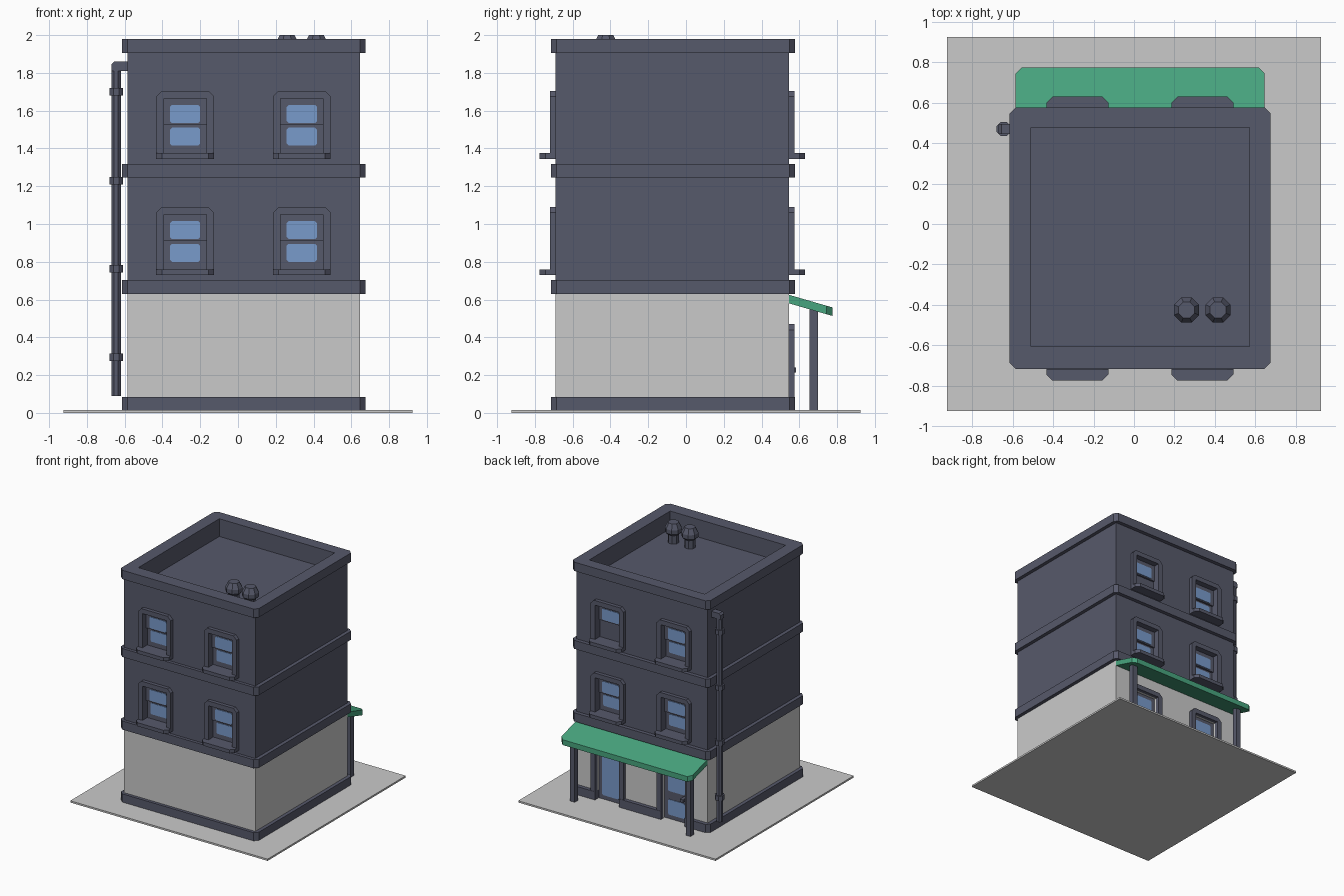
import bpy, bmesh, math
from mathutils import Vector

cube = bpy.data.objects.get("Cube")
if cube:
    bpy.data.objects.remove(cube, do_unlink=True)


def material(name, rgb):
    m = bpy.data.materials.new(name)
    m.use_nodes = True
    m.diffuse_color = (*rgb, 1)
    m.node_tree.nodes["Principled BSDF"].inputs["Base Color"].default_value = (*rgb, 1)
    return m


SLATE = material("slate", (0.094, 0.1, 0.145))
PALE = material("pale_grey", (0.59, 0.59, 0.59))
GLASS = material("window_blue", (0.19, 0.325, 0.6))
GREEN = material("awning_green", (0.064, 0.375, 0.21))

# Building footprint and window layout
X0, X1, Y0, Y1 = -0.585, 0.645, -0.69, 0.545
COLUMNS = (-0.28, 0.338)
FLOORS = (0.73, 1.345)
BASE = 0.015


def finish(name, bm, mat):
    bmesh.ops.recalc_face_normals(bm, faces=bm.faces)
    me = bpy.data.meshes.new(name)
    bm.to_mesh(me)
    bm.free()
    me.materials.append(mat)
    ob = bpy.data.objects.new(name, me)
    bpy.context.collection.objects.link(ob)
    return ob


def extrude_into(bm, outline, axis, a, b):
    """Extrude a 2D outline along an axis from a to b."""
    place = {"x": lambda u, v, t: (t, u, v),
             "y": lambda u, v, t: (u, t, v),
             "z": lambda u, v, t: (u, v, t)}[axis]
    low = [bm.verts.new(place(u, v, a)) for u, v in outline]
    high = [bm.verts.new(place(u, v, b)) for u, v in outline]
    bm.faces.new(low)
    bm.faces.new(high[::-1])
    n = len(low)
    for i in range(n):
        j = (i + 1) % n
        bm.faces.new((low[i], low[j], high[j], high[i]))


def prism(name, outline, axis, a, b, mat):
    bm = bmesh.new()
    extrude_into(bm, outline, axis, a, b)
    return finish(name, bm, mat)


def rect(u0, u1, v0, v1, low=0, high=0):
    """Rectangle outline with optional chamfers on its low and high v corners."""
    pts = [(u0, v0 + low), (u0 + low, v0)] if low else [(u0, v0)]
    pts += [(u1 - low, v0), (u1, v0 + low)] if low else [(u1, v0)]
    pts += [(u1, v1 - high), (u1 - high, v1)] if high else [(u1, v1)]
    pts += [(u0 + high, v1), (u0, v1 - high)] if high else [(u0, v1)]
    return pts


def lathe(name, profile, x, y, mat, sides=8):
    """Revolve (radius, z) points around a vertical axis."""
    bm = bmesh.new()
    rings = []
    for r, z in profile:
        rings.append([bm.verts.new((x + r * math.cos((k + 0.5) * math.tau / sides),
                                    y + r * math.sin((k + 0.5) * math.tau / sides), z))
                      for k in range(sides)])
    for lo, hi in zip(rings, rings[1:]):
        for k in range(sides):
            j = (k + 1) % sides
            bm.faces.new((lo[k], lo[j], hi[j], hi[k]))
    bm.faces.new(rings[0])
    bm.faces.new(rings[-1])
    return finish(name, bm, mat)


def cut(ob, boxes):
    """Subtract boxes (x0, x1, y0, y1, z0, z1) and bake the result."""
    bm = bmesh.new()
    for x0, x1, y0, y1, z0, z1 in boxes:
        extrude_into(bm, rect(x0, x1, y0, y1), "z", z0, z1)
    cutter = finish("cutter", bm, ob.data.materials[0])
    cutter.hide_render = True
    mod = ob.modifiers.new("openings", "BOOLEAN")
    mod.object, mod.operation, mod.solver = cutter, "DIFFERENCE", "EXACT"
    graph = bpy.context.evaluated_depsgraph_get()
    ob.data = bpy.data.meshes.new_from_object(ob.evaluated_get(graph))
    ob.modifiers.clear()
    bpy.data.objects.remove(cutter, do_unlink=True)


def wall_y(side, out):
    """Distance out from the front (-1) or back (+1) wall."""
    return (Y0 if side < 0 else Y1) + side * out


def surround(name, x, z0, z1, side):
    w, iw, t, c = 0.153, 0.112, 0.04, 0.03
    outline = [(-w, z0), (-w, z1 - c), (c - w, z1), (w - c, z1), (w, z1 - c), (w, z0),
               (iw, z0), (iw, z1 - t), (-iw, z1 - t), (-iw, z0)]
    prism(name, [(x + u, v) for u, v in outline], "y", wall_y(side, 0), wall_y(side, 0.03), SLATE)


def pane(name, x, z0, z1, side, depth):
    prism(name, rect(x - 0.08, x + 0.08, z0, z1, 0.01, 0.01), "y",
          wall_y(side, -depth - 0.003), wall_y(side, 0.004 - depth), GLASS)


def window(x, z, side, blind=False):
    surround("window_surround", x, z + 0.03, z + 0.36, side)
    near, far = sorted((wall_y(side, -0.03), wall_y(side, 0.085)))
    chamfer = (0.03, 0) if side < 0 else (0, 0.03)
    prism("window_sill", rect(x - 0.153, x + 0.153, near, far, *chamfer), "z", z, z + 0.03, SLATE)
    # Upper sash sits in front of the lower one
    for label, lo, hi, depth in (("upper", 0.18, 0.325, 0.02), ("lower", 0.03, 0.18, 0.035)):
        prism(label + "_sash", rect(x - 0.112, x + 0.112, z + lo, z + hi), "y",
              wall_y(side, -0.055), wall_y(side, -depth), SLATE)
    pane("upper_pane", x, z + 0.19, z + 0.285, side, 0.02)
    if not blind:
        pane("lower_pane", x, z + 0.07, z + 0.165, side, 0.035)


def opening(x, z0, z1, side):
    y0, y1 = sorted((wall_y(side, -0.05), wall_y(side, 0.1)))
    return (x - 0.112, x + 0.112, y0, y1, z0, z1)


# Ground slab and storeys
prism("ground_slab", rect(-0.925, 0.925, -0.925, 0.925), "z", 0, BASE, PALE)
doors = [opening(x, -0.1, 0.43, 1) for x in COLUMNS]
shop = prism("ground_storey", rect(X0, X1, Y0, Y1), "z", 0.01, 0.65, PALE)
cut(shop, doors)
upper = prism("upper_storeys", rect(X0, X1, Y0, Y1), "z", 0.64, 1.95, SLATE)
well = (-0.51, 0.572, -0.605, 0.478, 1.83, 2.1)
cut(upper, [opening(x, z + 0.03, z + 0.32, s)
            for x in COLUMNS for z in FLOORS for s in (-1, 1)] + [well])

# Trim bands
for name, z0, z1, holes in (("base_band", 0.01, 0.085, doors), ("lower_band", 0.63, 0.703, None),
                            ("middle_band", 1.245, 1.317, None), ("parapet", 1.905, 1.98, [well])):
    band = prism(name, rect(X0 - 0.03, X1 + 0.03, Y0 - 0.026, Y1 + 0.032, 0.03, 0.03),
                 "z", z0, z1, SLATE)
    if holes:
        cut(band, holes)

# Windows
for side in (-1, 1):
    for x in COLUMNS:
        for z in FLOORS:
            window(x, z, side, blind=(side > 0 and x > 0 and z > 1))

# Shop doors: one fully glazed, one with a middle rail and a handle
for x in COLUMNS:
    surround("door_surround", x, 0.01, 0.47, 1)
    prism("door", rect(x - 0.112, x + 0.112, 0.01, 0.43), "y",
          wall_y(1, -0.055), wall_y(1, -0.02), SLATE)
    if x > 0:
        pane("door_glass", x, 0.05, 0.4, 1, 0.02)
    else:
        pane("door_glass_low", x, 0.05, 0.18, 1, 0.02)
        pane("door_glass_high", x, 0.25, 0.4, 1, 0.02)
        prism("door_handle", rect(x - 0.1, x - 0.07, 0.215, 0.24), "y",
              wall_y(1, -0.03), wall_y(1, 0.038), SLATE)

# Sloping awning on two posts
awning = prism("awning", rect(X0, X1, Y1, 0.775, 0, 0.03), "z", 0.58, 0.625, GREEN)
for v in awning.data.vertices:
    v.co.z -= 0.29 * (v.co.y - Y1)
for x in (-0.51, 0.575):
    prism("awning_post", rect(x - 0.022, x + 0.022, 0.655, 0.7), "z", 0.01, 0.56, SLATE)

# Drainpipe with collars and a top elbow
PX, PY = -0.645, 0.47
lathe("drainpipe", [(0.027, 0.09), (0.027, 1.83)], PX, PY, SLATE)
for z in (0.275, 0.742, 1.21, 1.68):
    lathe("pipe_collar", [(0.038, z), (0.038, z + 0.04)], PX, PY, SLATE)
elbow = [(-0.67, 1.81), (-0.57, 1.81), (-0.57, 1.86), (-0.655, 1.86), (-0.67, 1.845)]
prism("pipe_elbow", elbow, "y", PY - 0.025, PY + 0.025, SLATE)

# Chimney pots
POT = [(0.045, 1.82), (0.045, 1.9), (0.067, 1.92), (0.067, 1.955), (0.043, 2.0)]
for x in (0.26, 0.415):
    lathe("chimney_pot", POT, x, -0.425, SLATE)
